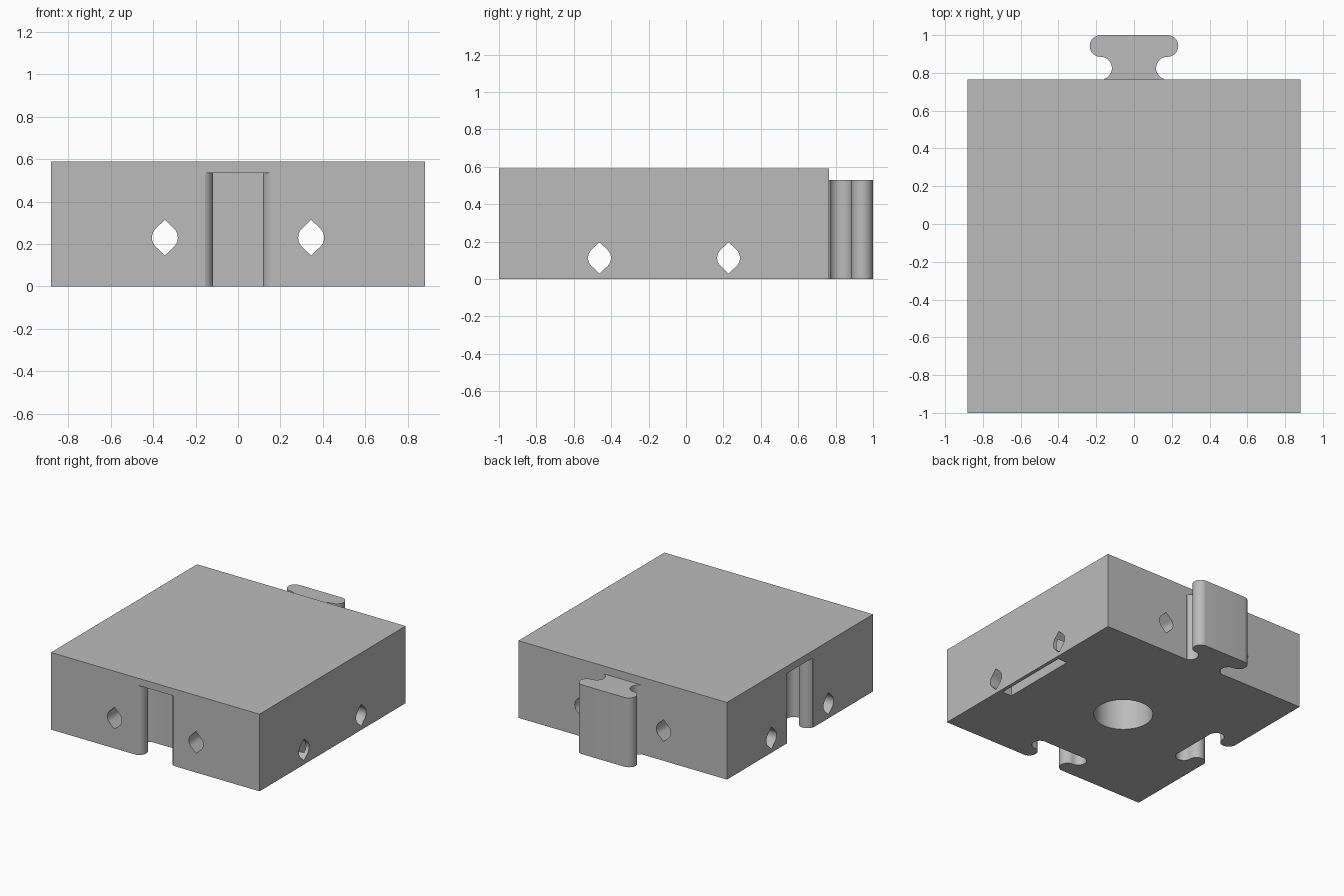
import bpy
import math
from mathutils import Matrix, Vector

cube = bpy.data.objects.get("Cube")
if cube:
    bpy.data.objects.remove(cube, do_unlink=True)

HALF = 0.8825            # half width of the square block
MID_Y = -0.1175          # block centre in y
HEIGHT = 0.59
SLOT_TOP = 0.535

grey = bpy.data.materials.new("plain_grey")
grey.use_nodes = True
grey.diffuse_color = (0.5, 0.5, 0.5, 1)
grey.node_tree.nodes["Principled BSDF"].inputs["Base Color"].default_value = (0.5, 0.5, 0.5, 1)


def prism(name, outline, low, high, matrix=Matrix()):
    """Extrude a counter-clockwise outline from low to high, then place it."""
    n = len(outline)
    verts = [matrix @ Vector((x, y, z)) for z in (low, high) for x, y in outline]
    faces = [list(range(n))[::-1], list(range(n, 2 * n))]
    faces += [[i, (i + 1) % n, n + (i + 1) % n, n + i] for i in range(n)]
    mesh = bpy.data.meshes.new(name)
    mesh.from_pydata(verts, [], faces)
    mesh.materials.append(grey)
    obj = bpy.data.objects.new(name, mesh)
    bpy.context.collection.objects.link(obj)
    return obj


def arc(cx, cy, r, start, end, steps=16):
    angles = [math.radians(start + (end - start) * i / steps) for i in range(steps + 1)]
    return [(cx + r * math.cos(a), cy + r * math.sin(a)) for a in angles]


def rectangle(w, d):
    return [(-w, -d), (w, -d), (w, d), (-w, d)]


def activate(obj):
    bpy.ops.object.select_all(action="DESELECT")
    obj.select_set(True)
    bpy.context.view_layer.objects.active = obj


def cut(target, cutter):
    cutter.hide_render = True
    activate(target)
    mod = target.modifiers.new("cut", "BOOLEAN")
    mod.operation, mod.solver, mod.object = "DIFFERENCE", "EXACT", cutter
    bpy.ops.object.modifier_apply(modifier=mod.name)
    bpy.data.objects.remove(cutter, do_unlink=True)


# Interlocking profile: flared neck into a wide rounded head, local y = 0 at the face
side = arc(0.177, 0.06, 0.06, 250, 90) + arc(0.177, 0.1775, 0.0575, -90, 90)
right = [(side[0][0], -0.02)] + side
connector = right + [(-x, y) for x, y in reversed(right)]

# Block
body = prism("block", rectangle(HALF, HALF), 0, HEIGHT, Matrix.Translation((0, MID_Y, 0)))

# Connector tab on the back
tab = prism("connector_tab", connector, 0, 0.53, Matrix.Translation((0, MID_Y + HALF, 0)))

# Matching sockets in the front and the -x side
front_place = Matrix.Translation((0, MID_Y - HALF, 0))
side_place = Matrix.Translation((-HALF, MID_Y, 0)) @ Matrix.Rotation(-math.pi / 2, 4, "Z")
for place in (front_place, side_place):
    cut(body, prism("socket_cutter", connector, -0.05, SLOT_TOP, place))

# Round pocket in the underside
centre = Matrix.Translation((0, MID_Y, 0))
cut(body, prism("pocket_cutter", arc(0, 0, 0.208, 0, 354.375, 63), -0.05, SLOT_TOP, centre))

# Narrow slit in the underside near the +x side
cut(body, prism("slit_cutter", rectangle(0.04, 0.305), -0.05, SLOT_TOP,
                Matrix.Translation((0.815, MID_Y, 0))))

# Through holes, round with pointed top and bottom
R = 0.061
tip = R * 1.38
hole = arc(0, 0, R, -45, 45, 10) + [(0, tip)] + arc(0, 0, R, 135, 225, 10) + [(0, -tip)]
along_y = Matrix.Rotation(math.pi / 2, 4, "X")
along_x = Matrix.Rotation(math.pi / 2, 4, "Z") @ along_y
for s in (-1, 1):
    cut(body, prism("hole_cutter", hole, -1.2, 1.2,
                    Matrix.Translation((s * 0.345, MID_Y, 0.23)) @ along_y))
    cut(body, prism("hole_cutter", hole, -1.2, 1.2,
                    Matrix.Translation((0, MID_Y + s * 0.345, 0.113)) @ along_x))

# Smooth curved walls, sharp corners
for obj in (body, tab):
    activate(obj)
    bpy.ops.object.shade_smooth_by_angle(angle=math.radians(30))
